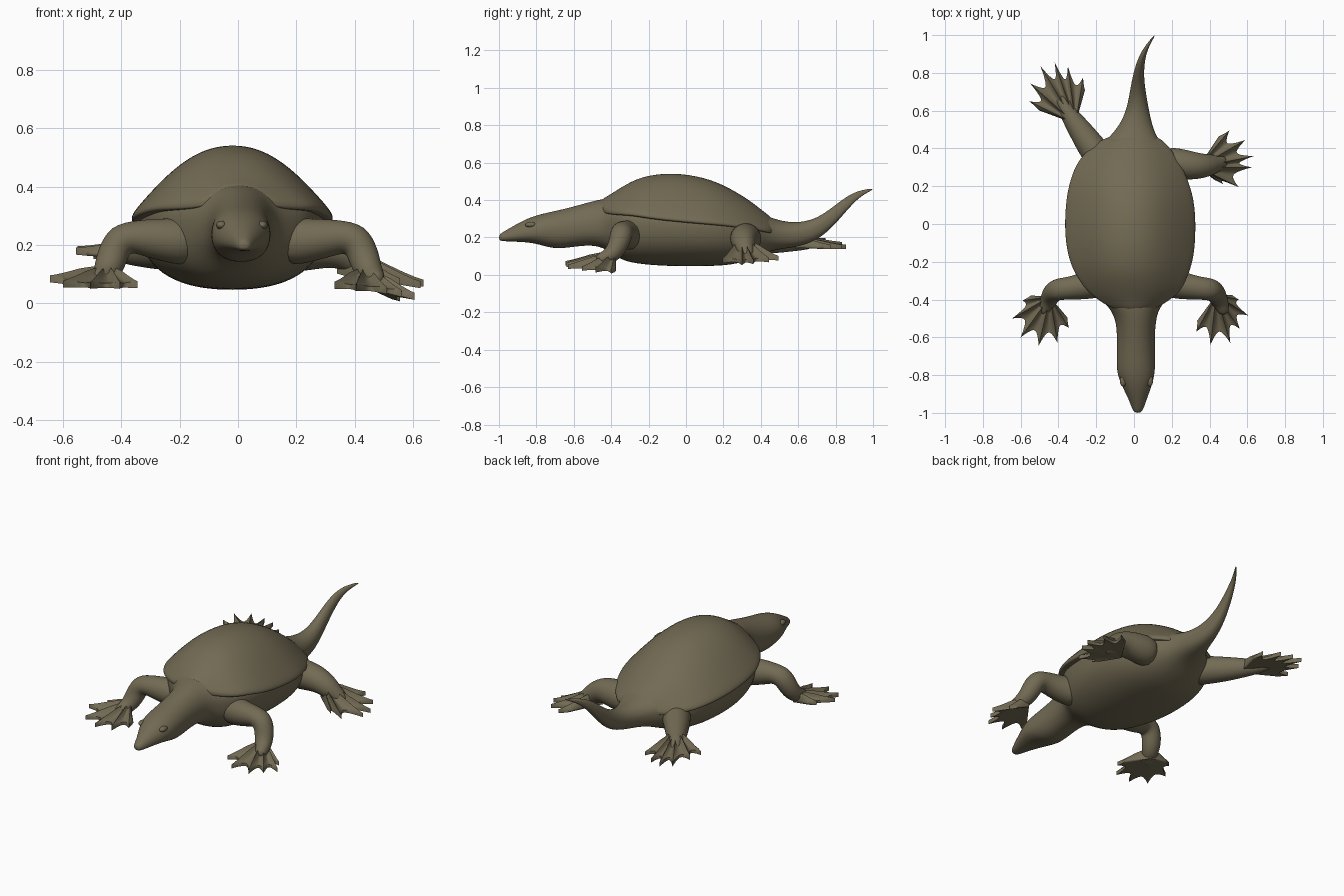
import bpy, bmesh, math
from mathutils import Vector

cube = bpy.data.objects.get("Cube")
if cube:
    bpy.data.objects.remove(cube, do_unlink=True)

skin = bpy.data.materials.new("olive brown")
skin.use_nodes = True
olive = (0.17, 0.145, 0.088, 1)
skin.diffuse_color = olive
bsdf = skin.node_tree.nodes["Principled BSDF"]
bsdf.inputs["Base Color"].default_value = olive
bsdf.inputs["Roughness"].default_value = 0.8


def finish(name, bm, levels):
    """Turn a bmesh into a smooth, coloured object."""
    bmesh.ops.recalc_face_normals(bm, faces=bm.faces)
    for face in bm.faces:
        face.smooth = True
    mesh = bpy.data.meshes.new(name)
    bm.to_mesh(mesh)
    bm.free()
    mesh.materials.append(skin)
    obj = bpy.data.objects.new(name, mesh)
    bpy.context.collection.objects.link(obj)
    if levels:
        sub = obj.modifiers.new("smooth", "SUBSURF")
        sub.levels = sub.render_levels = levels
    return obj


def loft(name, rings, levels=2):
    """Skin a series of closed rings and cap both ends."""
    bm = bmesh.new()
    rows = [[bm.verts.new(p) for p in ring] for ring in rings]
    n = len(rows[0])
    for a, b in zip(rows, rows[1:]):
        for i in range(n):
            j = (i + 1) % n
            bm.faces.new((a[i], a[j], b[j], b[i]))
    bm.faces.new(rows[0])
    bm.faces.new(rows[-1])
    return finish(name, bm, levels)


def body_ring(y, cx, w, low, mid, high, n=24):
    """Rounded section: boxier belly below, elliptical back above."""
    ring = []
    for i in range(n):
        a = math.tau * i / n
        c, s = math.cos(a), math.sin(a)
        power = 0.85 if s < 0 else 1
        x = cx + w * math.copysign(abs(c) ** power, c)
        z = mid + (high - mid) * s if s > 0 else mid - (mid - low) * abs(s) ** power
        ring.append((x, y, z))
    return ring


def shell_ring(y, cx, w, rim, top, n=16):
    """Domed section with a thin overhanging lip."""
    ring = []
    for i in range(n + 1):
        u = 2 * i / n - 1
        dome = math.cos(math.pi / 2 * abs(u) ** 1.1)
        ring.append((cx + u * w, y, rim + (top - rim) * dome))
    for u in (0.99, 0.9, 0.5, 0, -0.5, -0.9, -0.99):
        ring.append((cx + u * w, y, rim - 0.02))
    return ring


# Body: stations run nose to tail as y, centre x, half width, bottom, middle, top
head = [
    (-1.0, .02, .016, .185, .2, .215), (-.98, .02, .03, .18, .2, .228),
    (-.93, .02, .047, .178, .21, .258), (-.86, .015, .078, .175, .225, .297),
    (-.79, .01, .103, .165, .235, .323), (-.7, .01, .102, .135, .24, .342),
    (-.6, .01, .1, .15, .25, .366), (-.5, .01, .107, .16, .27, .395)]
trunk = [
    (-.43, 0, .14, .14, .28, .41), (-.36, 0, .22, .085, .29, .41),
    (-.28, -.01, .275, .058, .29, .42), (-.1, -.02, .325, .044, .28, .4),
    (.1, -.02, .325, .044, .27, .4), (.25, -.02, .29, .05, .26, .38),
    (.36, -.02, .22, .085, .24, .34), (.44, -.01, .14, .125, .23, .312)]
tail = [
    (.52, .01, .087, .14, .22, .285), (.61, .02, .058, .152, .215, .279),
    (.7, .02, .042, .185, .245, .303), (.78, .022, .03, .25, .305, .358),
    (.86, .035, .021, .345, .382, .422), (.93, .06, .013, .42, .437, .453),
    (1.0, .11, .004, .455, .459, .463)]
loft("body", [body_ring(*s) for s in head + trunk + tail])

# Shell: y, centre x, half width, rim height, top height
shell = [
    (-.46, 0, .09, .36, .4), (-.42, 0, .165, .345, .42),
    (-.36, 0, .25, .34, .46), (-.28, -.01, .295, .335, .507),
    (-.2, -.015, .33, .32, .533), (-.07, -.02, .35, .305, .548),
    (.1, -.02, .347, .29, .523), (.22, -.025, .32, .28, .472),
    (.33, -.03, .275, .265, .407), (.42, -.02, .2, .25, .335),
    (.48, 0, .11, .235, .29)]
loft("shell", [shell_ring(*s) for s in shell])


def limb(name, stations, n=14):
    """Tapered tube through points given as x, y, z, radius."""
    pts = [Vector(s[:3]) for s in stations]
    across = Vector((0.5, 0.85, 0))
    rings = []
    for i, p in enumerate(pts):
        along = pts[min(i + 1, len(pts) - 1)] - pts[max(i - 1, 0)]
        side = along.cross(across).normalized()
        up = side.cross(along).normalized()
        rings.append([p + stations[i][3] * (math.cos(t) * side + math.sin(t) * up)
                      for t in (math.tau * k / n for k in range(n))])
    loft(name, rings)


def foot(name, heel, tips, rise=0.055, per_gap=10, rows=12):
    """Webbed fan from the heel to the claw tips, ridged along each toe."""
    heel, tips = Vector(heel), [Vector(t) for t in tips]
    last = len(tips) - 1
    cols = per_gap * last
    bm = bmesh.new()
    top, sole = [], []
    for i in range(-3, cols + 4):
        u = i / per_gap
        k = min(max(math.floor(u), 0), last - 1)
        edge = tips[k].lerp(tips[k + 1], u - k)
        web = abs(math.sin(math.pi * u))
        reach = 1 - 0.25 * web ** 0.75
        outside = 0.3 if i in (-3, cols + 3) else 1
        upper, lower = [], []
        for j in range(rows + 1):
            r = j / rows
            p = heel.lerp(edge, r * reach)
            ridge = (1 - web) * min(1, 2 * r) * 0.02 * (1 - 0.6 * r)
            thick = rise * (1 - r) ** 1.3 + 0.008 + ridge
            upper.append(bm.verts.new(p + Vector((0, 0, thick * outside))))
            lower.append(bm.verts.new(p - Vector((0, 0, 0.008 * outside))))
        top.append(upper)
        sole.append(lower)
    for grid in (top, sole):
        for a, b in zip(grid, grid[1:]):
            for j in range(rows):
                bm.faces.new((a[j], a[j + 1], b[j + 1], b[j]))
    for j in range(rows):
        for c in (0, -1):
            bm.faces.new((top[c][j], top[c][j + 1], sole[c][j + 1], sole[c][j]))
    for c in range(len(top) - 1):
        for j in (0, rows):
            bm.faces.new((top[c][j], top[c + 1][j], sole[c + 1][j], sole[c][j]))
    bmesh.ops.remove_doubles(bm, verts=bm.verts, dist=0.0005)
    obj = finish(name, bm, 0)
    bpy.ops.object.select_all(action="DESELECT")
    obj.select_set(True)
    bpy.context.view_layer.objects.active = obj
    bpy.ops.object.shade_smooth_by_angle(angle=math.radians(60))


# Front legs share one bent shape
for side, label in ((-1, "right"), (1, "left")):
    limb("front_leg_" + label, [
        (side * .14, -.29, .21, .09), (side * .24, -.325, .215, .078),
        (side * .34, -.34, .228, .062), (side * .405, -.345, .222, .062),
        (side * .43, -.36, .165, .056), (side * .445, -.39, .115, .05),
        (side * .465, -.43, .09, .04), (side * .48, -.48, .078, .026)])
foot("front_foot_right", (-.445, -.385, .07),
     [(-.59, -.405, .085), (-.645, -.5, .08), (-.6, -.6, .062),
      (-.505, -.645, .058), (-.405, -.63, .058), (-.345, -.55, .06)])
foot("front_foot_left", (.435, -.375, .065),
     [(.555, -.4, .015), (.605, -.485, .02), (.56, -.555, .03),
      (.51, -.63, .04), (.405, -.64, .05), (.33, -.57, .058)])

# Hind legs: the right one trails back, the left one reaches sideways
limb("hind_leg_right", [
    (-.13, .29, .2, .09), (-.22, .4, .19, .078), (-.28, .49, .18, .066),
    (-.33, .56, .175, .052), (-.37, .62, .17, .04), (-.4, .68, .165, .025)])
foot("hind_foot_right", (-.31, .53, .155),
     [(-.555, .65, .175), (-.55, .745, .18), (-.495, .835, .16),
      (-.42, .855, .145), (-.35, .835, .145), (-.27, .775, .145)], rise=0.05)
limb("hind_leg_left", [
    (.13, .32, .19, .09), (.24, .32, .195, .085), (.33, .305, .195, .074),
    (.39, .31, .165, .062), (.435, .32, .125, .048), (.49, .335, .095, .03)])
foot("hind_foot_left", (.34, .3, .11),
     [(.475, .21, .075), (.555, .195, .07), (.625, .3, .06),
      (.635, .36, .065), (.59, .445, .075), (.505, .495, .085)], rise=0.09)

# Eyes with heavy lids
for side, label in ((-1, "right"), (1, "left")):
    bm = bmesh.new()
    bmesh.ops.create_uvsphere(bm, u_segments=20, v_segments=12, radius=1)
    bmesh.ops.scale(bm, vec=(.018, .03, .015), verts=bm.verts)
    bmesh.ops.translate(bm, vec=(.013 + side * .07, -.83, .268), verts=bm.verts)
    finish("eye_" + label, bm, 0)
